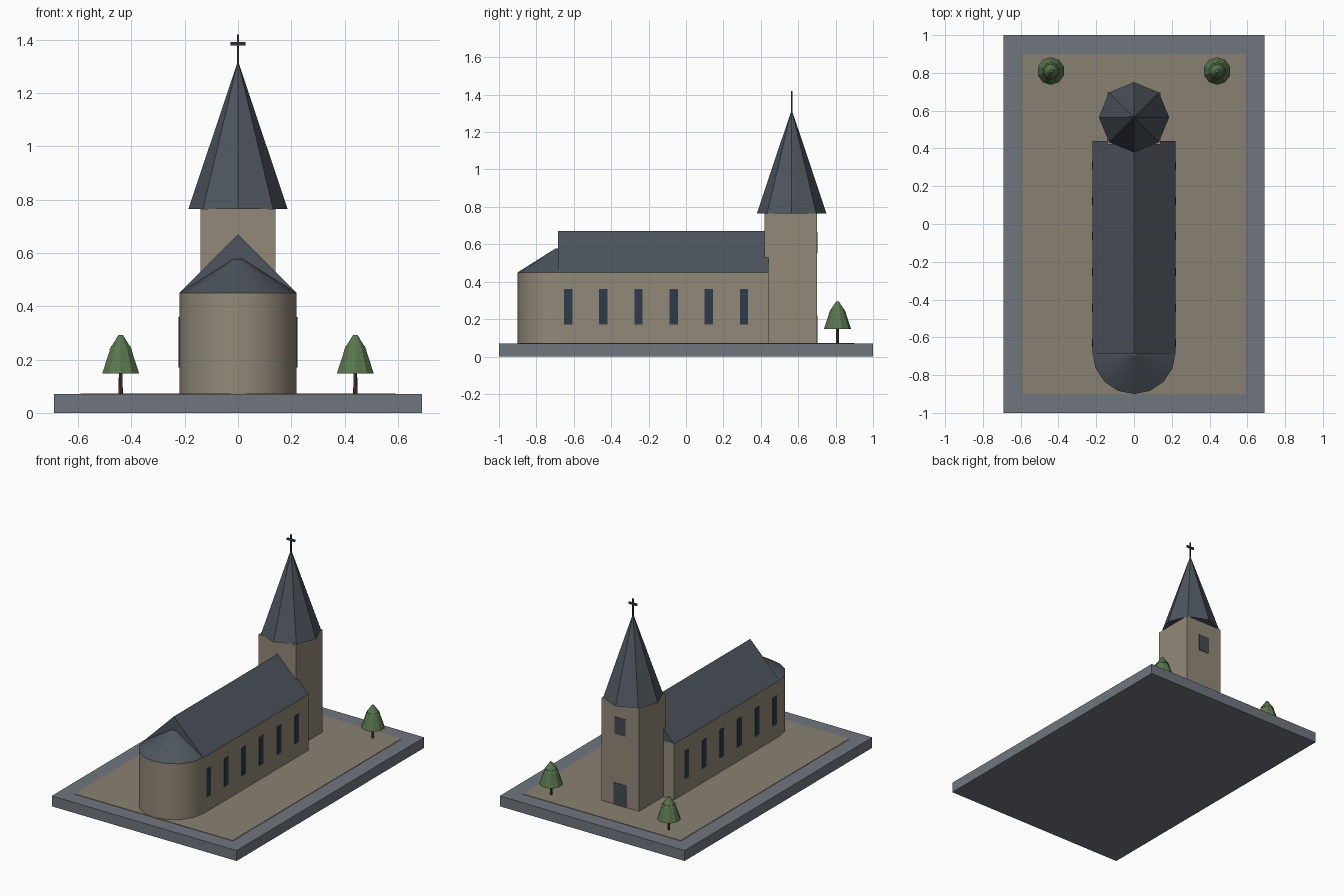
import bpy, bmesh, math
from mathutils import Matrix, Vector

if "Cube" in bpy.data.objects:
    bpy.data.objects.remove(bpy.data.objects["Cube"])


def material(name, color):
    m = bpy.data.materials.new(name)
    m.diffuse_color = (*color, 1)
    m.use_nodes = True
    m.node_tree.nodes["Principled BSDF"].inputs["Base Color"].default_value = m.diffuse_color
    return m


STONE = material("stone", (0.29, 0.25, 0.19))
SLATE = material("slate", (0.075, 0.09, 0.11))
PAVING = material("paving", (0.16, 0.18, 0.21))
GRAVEL = material("gravel", (0.25, 0.22, 0.17))
GLASS = material("glass", (0.025, 0.045, 0.07))
DOOR = material("door_grey", (0.06, 0.07, 0.085))
IRON = material("iron", (0.03, 0.035, 0.04))
BARK = material("bark", (0.11, 0.06, 0.035))
LEAF = material("leaf", (0.10, 0.18, 0.075))


def finish(name, bm, mat, smooth=False):
    bmesh.ops.recalc_face_normals(bm, faces=bm.faces)
    me = bpy.data.meshes.new(name)
    bm.to_mesh(me)
    bm.free()
    ob = bpy.data.objects.new(name, me)
    bpy.context.collection.objects.link(ob)
    me.materials.append(mat)
    if smooth:
        bpy.ops.object.select_all(action='DESELECT')
        ob.select_set(True)
        bpy.context.view_layer.objects.active = ob
        bpy.ops.object.shade_smooth_by_angle(angle=math.radians(30))
    return ob


def box(name, lo, hi, mat):
    lo, hi = Vector(lo), Vector(hi)
    bm = bmesh.new()
    bmesh.ops.create_cube(bm, size=1, matrix=Matrix.Translation((lo + hi) / 2)
                          @ Matrix.Diagonal((*(hi - lo), 1)))
    return finish(name, bm, mat)


def cone(name, x, y, z0, z1, r0, r1, sides, mat, smooth=False):
    bm = bmesh.new()
    bmesh.ops.create_cone(bm, cap_ends=True, segments=sides, radius1=r0, radius2=r1,
                          depth=z1 - z0, matrix=Matrix.Translation((x, y, (z0 + z1) / 2)))
    return finish(name, bm, mat, smooth)


def extrude_y(name, profile, y0, y1, mat):
    bm = bmesh.new()
    face = bm.faces.new([bm.verts.new((x, y0, z)) for x, z in profile])
    ext = bmesh.ops.extrude_face_region(bm, geom=[face])
    verts = [v for v in ext["geom"] if isinstance(v, bmesh.types.BMVert)]
    bmesh.ops.translate(bm, verts=verts, vec=(0, y1 - y0, 0))
    return finish(name, bm, mat)


# Plinth and churchyard
box("plinth", (-0.69, -1, 0), (0.69, 1, 0.07), PAVING)
box("churchyard", (-0.59, -0.9, 0.06), (0.59, 0.9, 0.073), GRAVEL)

# Nave with gabled roof
box("nave_walls", (-0.22, -0.685, 0.07), (0.22, 0.44, 0.45), STONE)
extrude_y("nave_roof", [(-0.22, 0.45), (0.22, 0.45), (0, 0.67)], -0.685, 0.44, SLATE)

# Rounded apse
cone("apse_walls", 0, -0.68, 0.07, 0.45, 0.22, 0.22, 16, STONE, True)
cone("apse_roof", 0, -0.68, 0.45, 0.577, 0.22, 0.018, 16, SLATE, True)

# Tower and spire
box("tower", (-0.14, 0.42, 0.07), (0.14, 0.7, 0.765), STONE)
cone("spire", 0, 0.565, 0.765, 1.32, 0.186, 0, 8, SLATE)
box("tower_window", (-0.04, 0.69, 0.55), (0.04, 0.703, 0.665), DOOR)
box("tower_door", (-0.05, 0.69, 0.073), (0.05, 0.703, 0.22), DOOR)

# Cross
box("cross_upright", (-0.004, 0.561, 1.30), (0.004, 0.569, 1.42), IRON)
box("cross_arm", (-0.029, 0.561, 1.378), (0.029, 0.569, 1.392), IRON)

for side, s in (("left", -1), ("right", 1)):
    # Nave windows
    for i in range(6):
        y = -0.63 + i * 0.188
        xs = sorted((s * 0.21, s * 0.223))
        box(f"window_{side}_{i + 1}", (xs[0], y - 0.022, 0.17), (xs[1], y + 0.022, 0.36), GLASS)
    # Tree
    cone(f"tree_trunk_{side}", s * 0.44, 0.81, 0.07, 0.16, 0.008, 0.007, 8, BARK)
    cone(f"tree_lower_leaves_{side}", s * 0.44, 0.81, 0.147, 0.25, 0.073, 0.038, 10, LEAF)
    cone(f"tree_upper_leaves_{side}", s * 0.44, 0.81, 0.235, 0.293, 0.046, 0.008, 10, LEAF)
